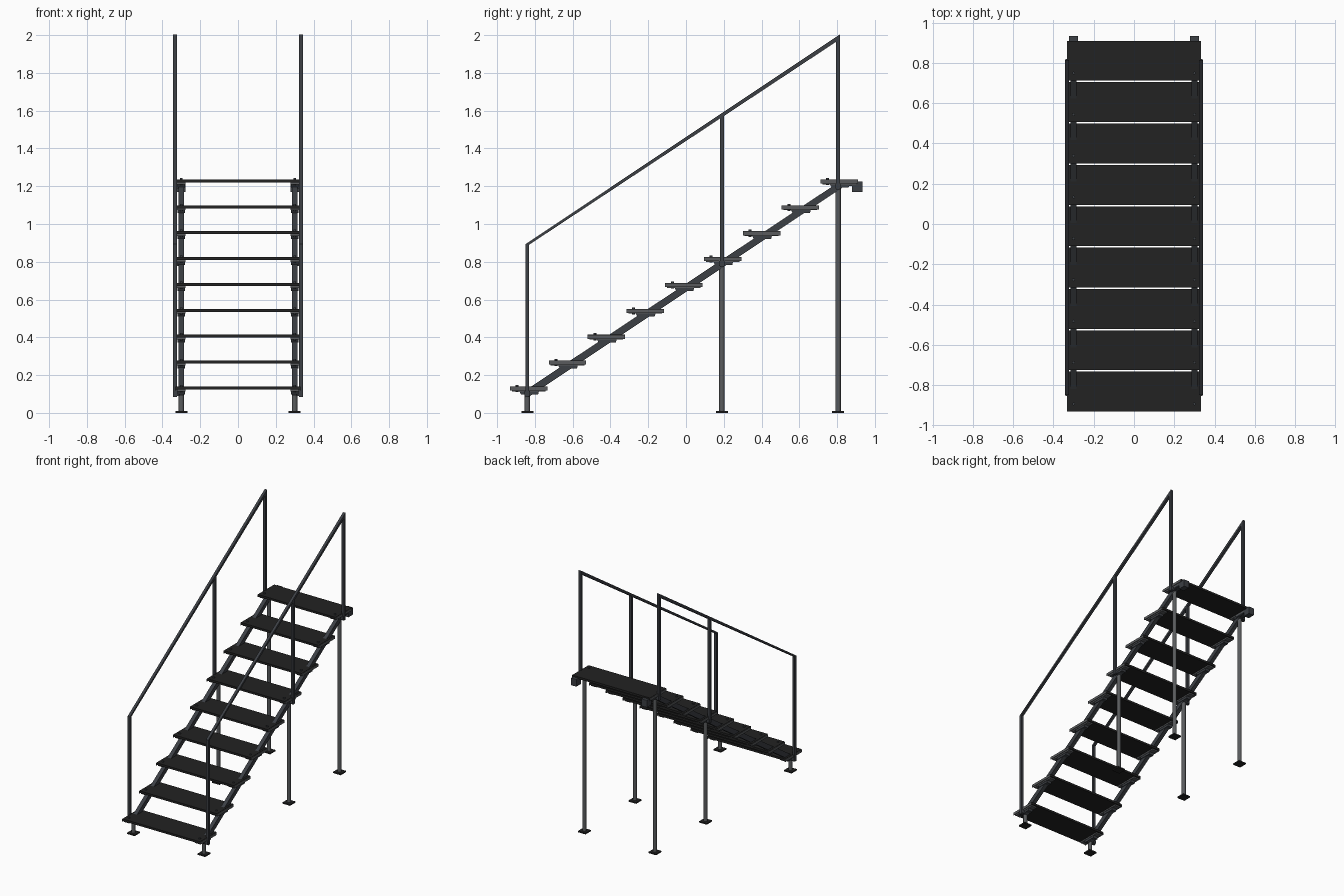
import bpy, bmesh, math
from mathutils import Vector

cube = bpy.data.objects.get("Cube")
if cube:
    bpy.data.objects.remove(cube, do_unlink=True)


def material(name, rgb, metallic=0.0):
    m = bpy.data.materials.new(name)
    m.use_nodes = True
    m.diffuse_color = (*rgb, 1)
    bsdf = m.node_tree.nodes["Principled BSDF"]
    bsdf.inputs["Base Color"].default_value = (*rgb, 1)
    bsdf.inputs["Roughness"].default_value = 0.6
    return m


BLACK = material("tread black", (0.016, 0.016, 0.016))
STEEL = material("dark blue steel", (0.045, 0.05, 0.058))
GREY = material("leg grey", (0.1, 0.105, 0.11))


def finish(name, bm, mat):
    bmesh.ops.recalc_face_normals(bm, faces=bm.faces)
    mesh = bpy.data.meshes.new(name)
    bm.to_mesh(mesh)
    bm.free()
    mesh.materials.append(mat)
    ob = bpy.data.objects.new(name, mesh)
    bpy.context.collection.objects.link(ob)
    return ob


def box(name, lo, hi, mat):
    bm = bmesh.new()
    bmesh.ops.create_cube(bm, size=1)
    for v in bm.verts:
        v.co = Vector([(a + b) / 2 + c * (b - a) for a, b, c in zip(lo, hi, v.co)])
    return finish(name, bm, mat)


def side_profile(name, points, x, width, mat):
    """Extrude a (y, z) outline across x, centred on x."""
    bm = bmesh.new()
    face = bm.faces.new([bm.verts.new((x - width / 2, y, z)) for y, z in points])
    ext = bmesh.ops.extrude_face_region(bm, geom=[face])
    moved = [g for g in ext["geom"] if isinstance(g, bmesh.types.BMVert)]
    bmesh.ops.translate(bm, verts=moved, vec=(width, 0, 0))
    return finish(name, bm, mat)


def cylinder(name, x, y, z0, z1, r, mat, sides=16):
    bm = bmesh.new()
    bmesh.ops.create_cone(bm, cap_ends=True, segments=sides, radius1=r, radius2=r, depth=z1 - z0)
    bmesh.ops.translate(bm, verts=bm.verts, vec=(x, y, (z0 + z1) / 2))
    for f in bm.faces:
        f.smooth = len(f.verts) == 4
    for e in bm.edges:
        e.smooth = all(f.smooth for f in e.link_faces)
    return finish(name, bm, mat)


SLOPE = 0.667
FRONT, MIDDLE, BACK = -0.84, 0.19, 0.805
SIDES = (("left", 1), ("right", -1))


def stringer_z(y):
    return 0.08 + SLOPE * (y - FRONT)


def rail_z(y):
    return 0.9 + SLOPE * (y - FRONT)


# Treads with end strips, brackets and bolts
for i in range(9):
    y = -0.833 + 0.2055 * i
    top = 0.14 + 0.137 * i
    half = 0.099
    box(f"tread_{i + 1}", (-0.33, y - half, top - 0.016), (0.33, y + half, top), BLACK)
    for side, s in SIDES:
        x = 0.3 * s
        outer = sorted((0.329 * s, 0.333 * s))
        box(f"tread_end_{side}_{i + 1}", (outer[0], y - half, top - 0.022),
            (outer[1], y + half, top - 0.003), GREY)
        box(f"bracket_{side}_{i + 1}", (x - 0.022, y - half + 0.01, top - 0.026),
            (x + 0.022, y + half - 0.01, top - 0.016), GREY)
        side_profile(f"gusset_{side}_{i + 1}",
                     [(y - 0.05, top - 0.025), (y + 0.055, top - 0.025),
                      (y + 0.05, top - 0.042), (y - 0.04, top - 0.042)],
                     x, 0.038, STEEL)
        cylinder(f"bolt_{side}_{i + 1}", x, y - half + 0.038, top - 0.03, top + 0.008,
                 0.008, STEEL, 6)

for side, s in SIDES:
    x, rail_x = 0.3 * s, 0.333 * s

    # Sloping stringer
    y0, y1 = FRONT, 0.825
    side_profile(f"stringer_{side}",
                 [(y0, stringer_z(y0)), (y1, stringer_z(y1)),
                  (y1, stringer_z(y1) + 0.042), (y0, stringer_z(y0) + 0.046)],
                 x, 0.03, STEEL)

    # Handrail
    r0, r1 = FRONT - 0.01, BACK + 0.01
    side_profile(f"handrail_{side}",
                 [(r0, rail_z(r0) - 0.016), (r1, rail_z(r1) - 0.026),
                  (r1, rail_z(r1)), (r0, rail_z(r0))],
                 rail_x, 0.02, STEEL)

    for place, y in (("front", FRONT), ("middle", MIDDLE), ("back", BACK)):
        base = stringer_z(y)
        # Handrail post and its joint to the stringer
        box(f"{place}_post_{side}", (rail_x - 0.01, y - 0.01, base + 0.005),
            (rail_x + 0.01, y + 0.01, rail_z(y) - 0.012), STEEL)
        joint = sorted((0.31 * s, 0.34 * s))
        box(f"{place}_joint_{side}", (joint[0], y - 0.014, base + 0.01),
            (joint[1], y + 0.014, base + 0.036), STEEL)
        # Leg and foot plate
        cylinder(f"{place}_leg_{side}", x, y, 0.005, base + 0.015, 0.0145, GREY)
        box(f"{place}_foot_{side}", (x - 0.032, y - 0.032, 0),
            (x + 0.032, y + 0.032, 0.01), BLACK)

    # Hook bracket at the upper end
    side_profile(f"top_hook_{side}",
                 [(0.79, 1.2), (0.88, 1.2), (0.88, 1.17), (0.935, 1.17),
                  (0.935, 1.225), (0.79, 1.225)],
                 x, 0.044, STEEL)
